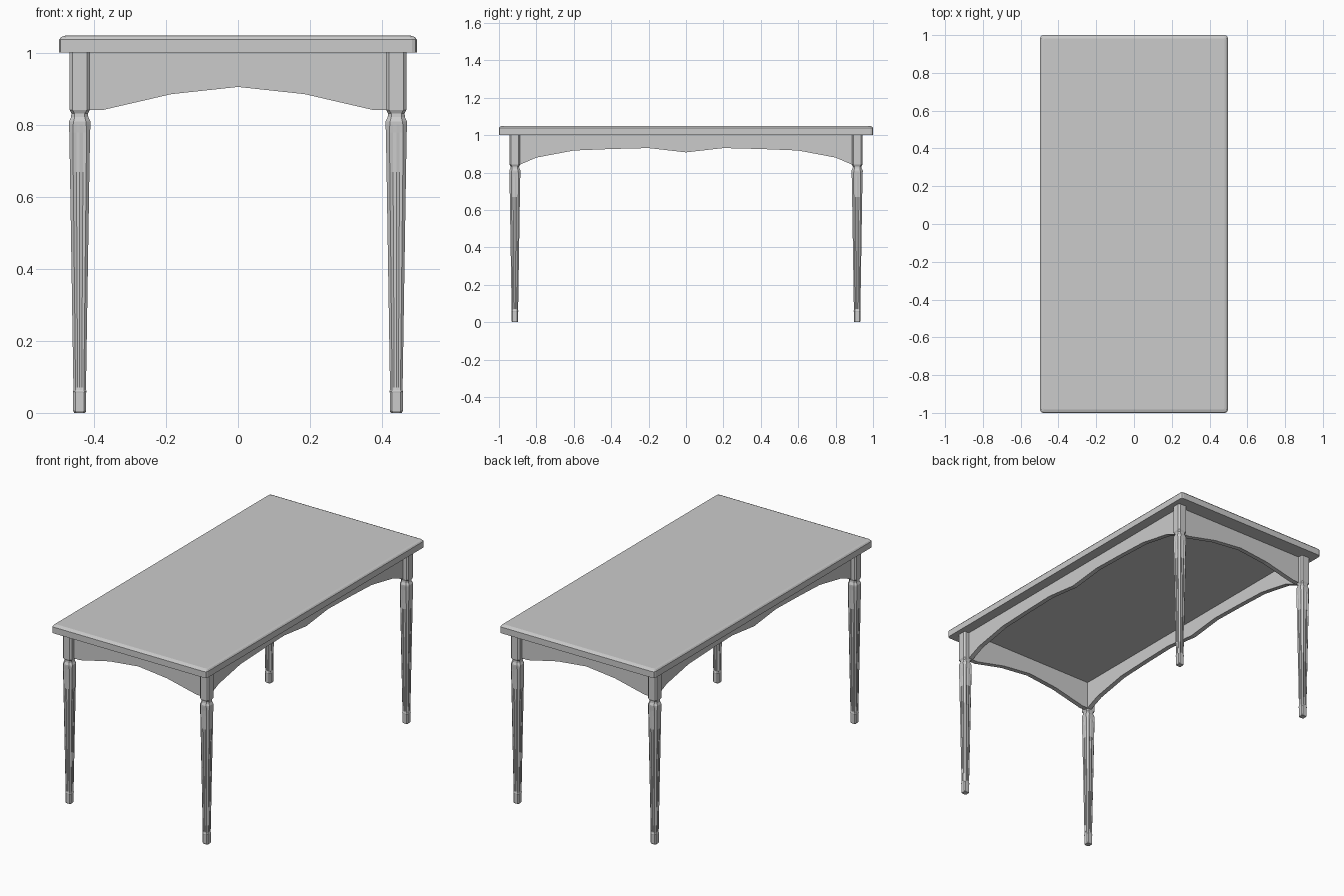
import bpy, bmesh

if "Cube" in bpy.data.objects:
    bpy.data.objects.remove(bpy.data.objects["Cube"])

LEG_X, LEG_Y = 0.44, 0.915


def finish(name, bm, mirror=(False, False, False)):
    bmesh.ops.recalc_face_normals(bm, faces=bm.faces)
    mesh = bpy.data.meshes.new(name)
    bm.to_mesh(mesh)
    bm.free()
    ob = bpy.data.objects.new(name, mesh)
    bpy.context.collection.objects.link(ob)
    if any(mirror):
        mod = ob.modifiers.new("mirror", 'MIRROR')
        mod.use_axis = mirror
        mod.use_mirror_merge = False
    return ob


def loft(name, rings, mirror=(False, False, False)):
    """Skin a stack of equal-length vertex rings and cap both ends."""
    bm = bmesh.new()
    loops = [[bm.verts.new(p) for p in ring] for ring in rings]
    n = len(loops[0])
    for a, b in zip(loops, loops[1:]):
        for i in range(n):
            j = (i + 1) % n
            bm.faces.new((a[i], a[j], b[j], b[i]))
    bm.faces.new(loops[0][::-1])
    bm.faces.new(loops[-1])
    return finish(name, bm, mirror)


def leg_ring(z, half, chamfer, groove):
    """Chamfered square with two V flutes on each side."""
    pts = []
    s = half - chamfer
    for t, g in ((-1, 0), (-0.5, groove), (0, 0), (0.5, groove), (1, 0)):
        pts.append((half - g, s * t))
    out = []
    for _ in range(4):
        out += [(LEG_X + x, LEG_Y + y, z) for x, y in pts]
        pts = [(-y, x) for x, y in pts]
    return out


def top_ring(z, inset, cut):
    x, y = 0.497 - inset, 1.0 - inset
    k = cut * 0.3
    corner = [(x, y - cut), (x - k, y - k), (x - cut, y)]
    out = corner + [(-a, b) for a, b in corner[::-1]]
    out += [(-a, -b) for a, b in corner] + [(a, -b) for a, b in corner[::-1]]
    return [(a, b, z) for a, b in out]


# Table top with a chamfered upper rim
loft("table_top", [top_ring(1.002, 0, 0.014), top_ring(1.038, 0, 0.014),
                   top_ring(1.045, 0.006, 0.012), top_ring(1.049, 0.018, 0.008)])

# Tapered fluted legs: foot, shaft, collar, neck and square block
profile = [
    (0.0, 0.015, 0.005, 0), (0.005, 0.018, 0.006, 0), (0.056, 0.018, 0.006, 0),
    (0.060, 0.019, 0.006, 0), (0.064, 0.0175, 0.006, 0), (0.070, 0.0175, 0.006, 0.002),
    (0.67, 0.027, 0.009, 0.003), (0.78, 0.029, 0.010, 0.001), (0.802, 0.030, 0.012, 0),
    (0.810, 0.030, 0.013, 0), (0.822, 0.024, 0.010, 0), (0.832, 0.023, 0.009, 0),
    (0.842, 0.028, 0.008, 0), (1.005, 0.028, 0.008, 0)]
loft("leg", [leg_ring(*p) for p in profile], (True, True, False))


def apron(name, half_edge, along_y, inner, outer):
    """Board with a shaped lower edge, given as half the edge from centre out."""
    edge = [(-u, z) for u, z in half_edge[:0:-1]] + half_edge
    bm = bmesh.new()
    rows = []
    for d in (inner, outer):
        for zs in (None, 1.005):
            rows.append([bm.verts.new((d, u, zs or z) if along_y else (u, d, zs or z))
                         for u, z in edge])
    in_low, in_top, out_low, out_top = rows
    for a, b in ((in_low, in_top), (out_low, out_top), (in_low, out_low), (in_top, out_top)):
        for i in range(len(edge) - 1):
            bm.faces.new((a[i], a[i + 1], b[i + 1], b[i]))
    for i in (0, -1):
        bm.faces.new((in_low[i], in_top[i], out_top[i], out_low[i]))
    finish(name, bm, (along_y, not along_y, False))


# Arched aprons between the legs
apron("end_apron", [(0, 0.906), (0.185, 0.886), (0.375, 0.842), (0.436, 0.842)],
      False, LEG_Y - 0.029, LEG_Y - 0.002)
apron("side_apron", [(0, 0.908), (0.2, 0.931), (0.4, 0.926), (0.6, 0.918),
                     (0.8, 0.88), (0.886, 0.843), (0.911, 0.843)],
      True, LEG_X - 0.029, LEG_X - 0.002)
